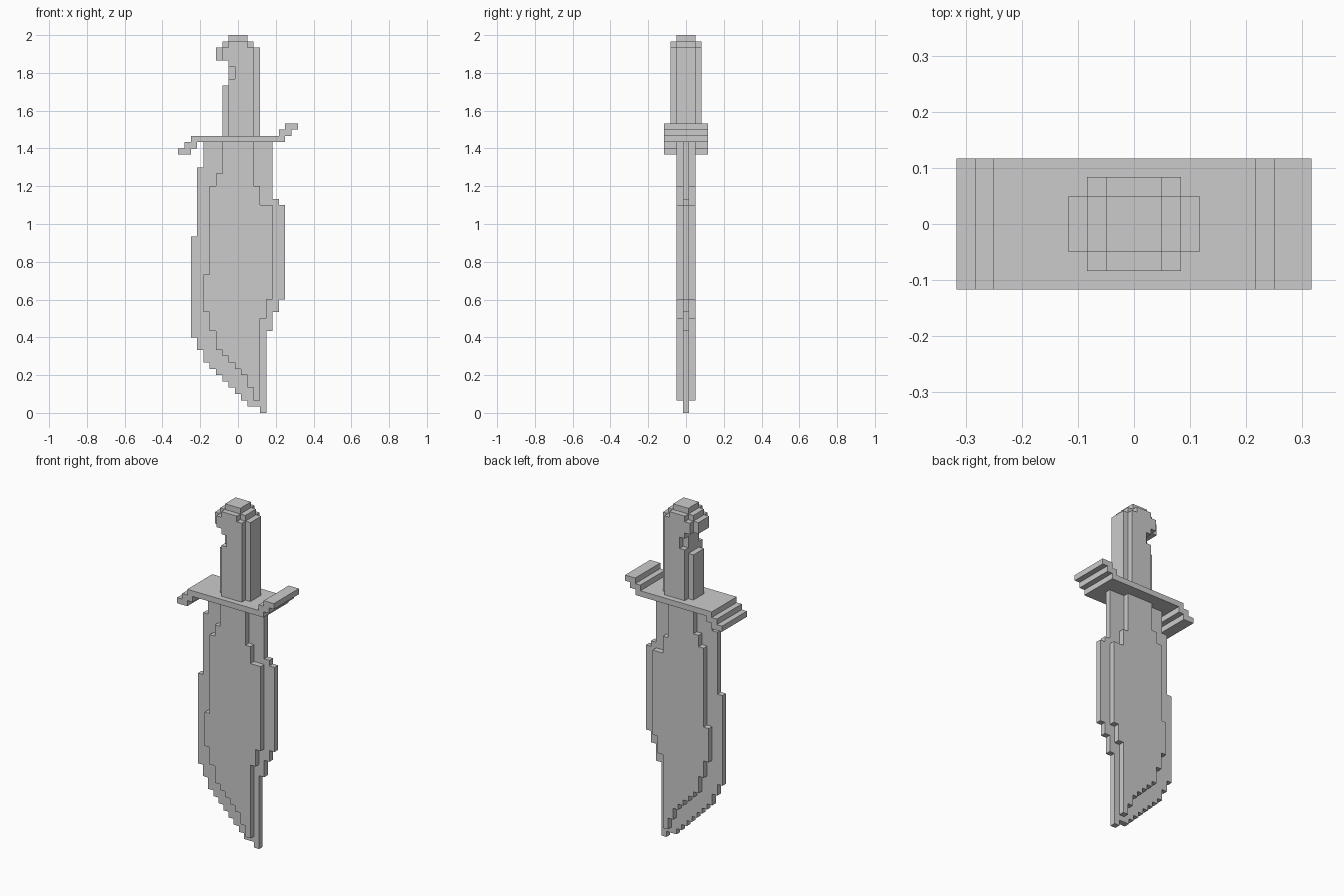
import bpy, bmesh

if "Cube" in bpy.data.objects:
    bpy.data.objects.remove(bpy.data.objects["Cube"])

U = 2 / 60  # size of one block


def steps(z, side):
    """Turn (x, z_top) steps, listed bottom to top, into corner points."""
    pts = []
    for x, top in side:
        pts += [(x, z), (x, top)]
        z = top
    return pts


def slab(name, outline, half_y):
    """Extrude a front-view outline (in blocks) symmetrically along y."""
    bm = bmesh.new()
    face = bm.faces.new([bm.verts.new((x * U, -half_y * U, z * U)) for x, z in outline])
    new = bmesh.ops.extrude_face_region(bm, geom=[face])["geom"]
    verts = [g for g in new if isinstance(g, bmesh.types.BMVert)]
    bmesh.ops.translate(bm, verts=verts, vec=(0, 2 * half_y * U, 0))
    bmesh.ops.recalc_face_normals(bm, faces=bm.faces)
    mesh = bpy.data.meshes.new(name)
    bm.to_mesh(mesh)
    bm.free()
    obj = bpy.data.objects.new(name, mesh)
    bpy.context.collection.objects.link(obj)
    return obj


def stepped(name, z, left, right, half_y):
    return slab(name, steps(z, left) + steps(z, right)[::-1], half_y)


def union(base, other):
    """Merge two overlapping slabs into one clean surface."""
    mod = base.modifiers.new("union", "BOOLEAN")
    mod.operation, mod.solver, mod.object = "UNION", "EXACT", other
    bpy.context.view_layer.objects.active = base
    bpy.ops.object.modifier_apply(modifier=mod.name)
    bpy.data.objects.remove(other)


# Blade: thin cutting edge around a thicker core
blade = stepped(
    "blade", 0,
    [(3.5, 1), (1.5, 2)] + [(0.5 - i, 3 + i) for i in range(6)]
    + [(-5.5, 10), (-6.5, 12), (-7.5, 28), (-6.5, 39), (-5.5, 43)],
    [(4.5, 13), (5.5, 16), (6.5, 18), (7.5, 33), (6.5, 34), (5.5, 43)], 0.5)
core = stepped(
    "blade_core", 2,
    [(2.5, 4), (1.5, 6), (0.5, 7), (-0.5, 8), (-1.5, 9), (-2.5, 10), (-3.5, 13),
     (-4.5, 16), (-5.5, 22), (-4.5, 36), (-3.5, 38), (-2.5, 43)],
    [(3.5, 15), (4.5, 18), (5.5, 33), (3.5, 36), (2.5, 43)], 1.5)
union(blade, core)

# Crossguard: bar stepping down on the left and up on the right
stepped("crossguard", 41,
        [(-9.5, 42), (-8.5, 43), (-7.5, 44), (6.5, 45), (7.5, 46)],
        [(-7.5, 42), (-6.5, 43), (7.5, 44), (8.5, 45), (9.5, 46)], 3.5)

# Handle: narrow long slab plus wide slab, with notch and hooked pommel
handle = stepped("handle", 44,
                 [(-2.5, 52), (-1.5, 56), (-3.5, 58), (-2.5, 59), (-1.5, 60)],
                 [(3.5, 58), (2.5, 59), (1.5, 60)], 1.5)
grip = stepped("handle_grip", 44,
               [(-1.5, 53), (-0.5, 55), (-1.5, 56), (-2.5, 58), (-1.5, 59)],
               [(2.5, 58), (1.5, 59)], 2.5)
union(handle, grip)
